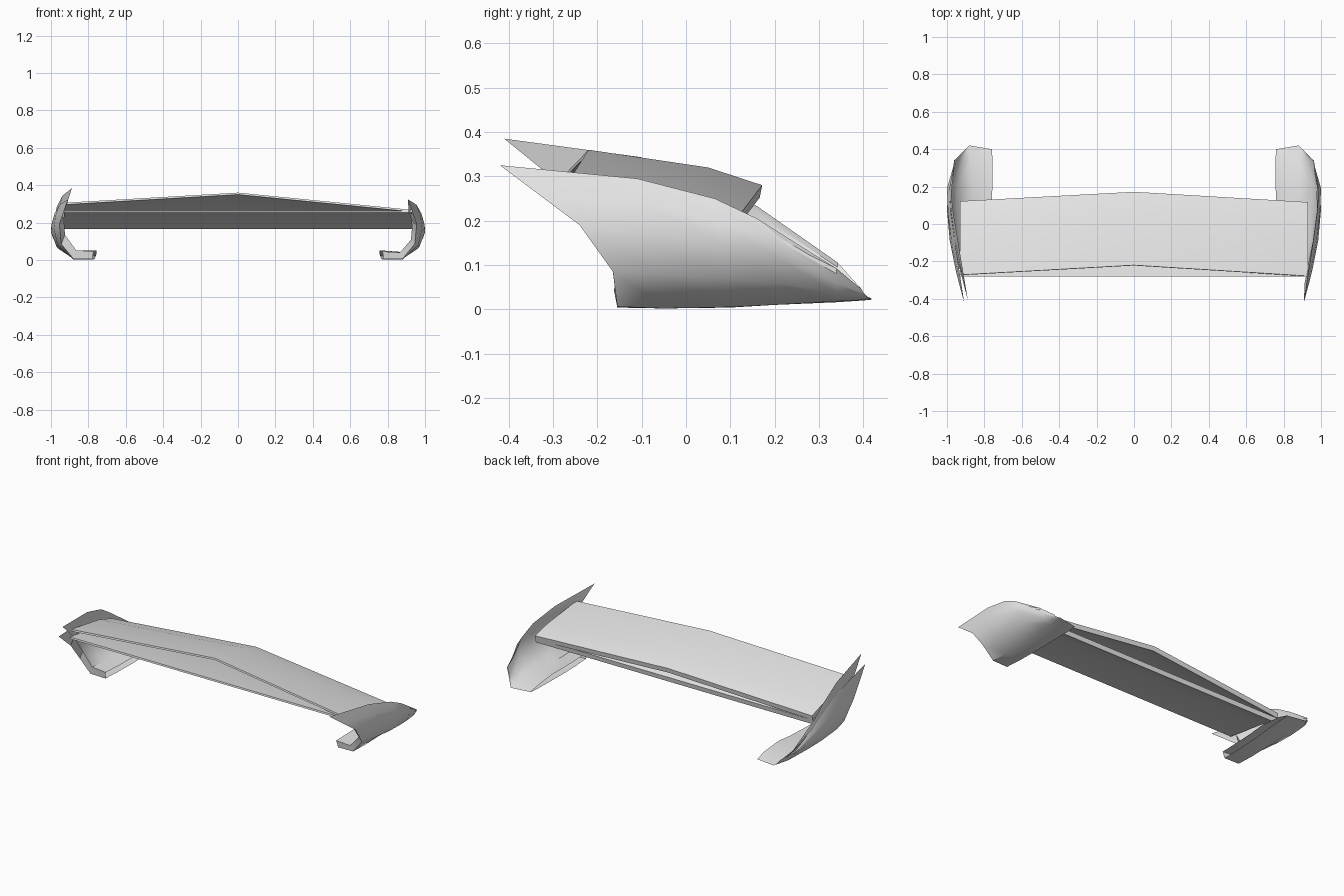
import bpy, bmesh

if "Cube" in bpy.data.objects:
    bpy.data.objects.remove(bpy.data.objects["Cube"])

grey = bpy.data.materials.new("light_grey")
grey.diffuse_color = (0.8, 0.8, 0.8, 1)
grey.use_nodes = True
grey.node_tree.nodes["Principled BSDF"].inputs["Base Color"].default_value = grey.diffuse_color


def loft(name, sections, closed=False):
    """Skin a list of equal-length point rows."""
    bm = bmesh.new()
    rows = [[bm.verts.new(p) for p in s] for s in sections]
    n = len(rows[0])
    for a, b in zip(rows, rows[1:]):
        for i in range(n if closed else n - 1):
            j = (i + 1) % n
            bm.faces.new((a[i], a[j], b[j], b[i]))
    if closed:
        bm.faces.new(rows[0])
        bm.faces.new(rows[-1])
    bmesh.ops.recalc_face_normals(bm, faces=bm.faces)
    me = bpy.data.meshes.new(name)
    bm.to_mesh(me)
    bm.free()
    me.materials.append(grey)
    ob = bpy.data.objects.new(name, me)
    bpy.context.collection.objects.link(ob)
    bpy.ops.object.select_all(action='DESELECT')
    ob.select_set(True)
    bpy.context.view_layer.objects.active = ob
    bpy.ops.object.shade_smooth_by_angle(angle=0.7)
    return ob


def blade_section(x, rear, mid, lead):
    """Closed aerofoil slice: rear, middle and leading (y, z) on the top side."""
    pts = [(rear, .010), (mid, .018), (lead, .028)]
    top = [(x, y, z) for (y, z), t in pts]
    low = [(x, y - t * .2, z - t) for (y, z), t in pts]
    return top + low[::-1]


# Lower blade: straight; upper blade: swept to a raised centre
loft("lower_blade", [blade_section(x, (-.28, .263), (0, .228), (.115, .194))
                     for x in (-.93, .93)], True)
loft("upper_blade", [
    blade_section(-.93, (-.272, .306), (0, .262), (.122, .222)),
    blade_section(0, (-.22, .36), (.05, .32), (.172, .28)),
    blade_section(.93, (-.278, .268), (0, .236), (.117, .208)),
], True)

# Curved end plate: slices from rear to nose, each from top edge to foot
plate = [
    [(.908, -.42, .325), (.935, -.32, .25), (.955, -.24, .19),
     (.945, -.165, .085), (.88, -.155, .006), (.78, -.155, .004)],
    [(.955, -.11, .295), (.975, -.10, .24), (.985, -.09, .17),
     (.965, -.07, .08), (.88, -.05, .002), (.775, -.05, .002)],
    [(.98, .065, .25), (.995, .07, .2), (1.0, .08, .15),
     (.97, .09, .07), (.88, .10, .005), (.77, .10, .004)],
    [(.985, .16, .205), (1.0, .19, .165), (.99, .20, .12),
     (.96, .20, .06), (.88, .20, .01), (.765, .20, .01)],
    [(.962, .34, .092), (.957, .34, .08), (.945, .34, .06),
     (.925, .34, .036), (.88, .34, .018), (.76, .34, .016)],
    [(.91, .39, .05), (.905, .395, .045), (.90, .40, .036),
     (.89, .41, .026), (.88, .42, .022), (.76, .40, .02)],
]


def inner(rise):
    """Inner skin: pulled inwards, foot lifted, rear tip raised."""
    out = []
    for i, row in enumerate(plate):
        k = 1 - i / 5
        kf = min(1, (5 - i) / 2)
        new = []
        for j, (x, y, z) in enumerate(row):
            f = j / 5
            dz = k * (1 - f) * rise + kf * f * .04 + .002
            dx = .02 * k * (1 - f) + .03 * kf * f * (1 - f)
            dx += .008 * kf * f
            new.append((x - dx, y - .008 * f * k + .01 * (1 - f) * k, z + dz))
        out.append(new)
    return out


for side, s, rise in (("right", 1, -.006), ("left", -1, .058)):
    skin = inner(rise)
    if s > 0:  # right skin shares the outer top edge
        for a, b in zip(skin, plate):
            a[0] = b[0]
    # The rear rim joins both skins around the foot
    rim = [plate[0][2:], skin[0][2:]]
    for part, rows in (("outer", plate), ("inner", skin), ("rear_rim", rim)):
        loft(f"{side}_end_plate_{part}",
             [[(s * x, y, z) for x, y, z in r] for r in rows])
